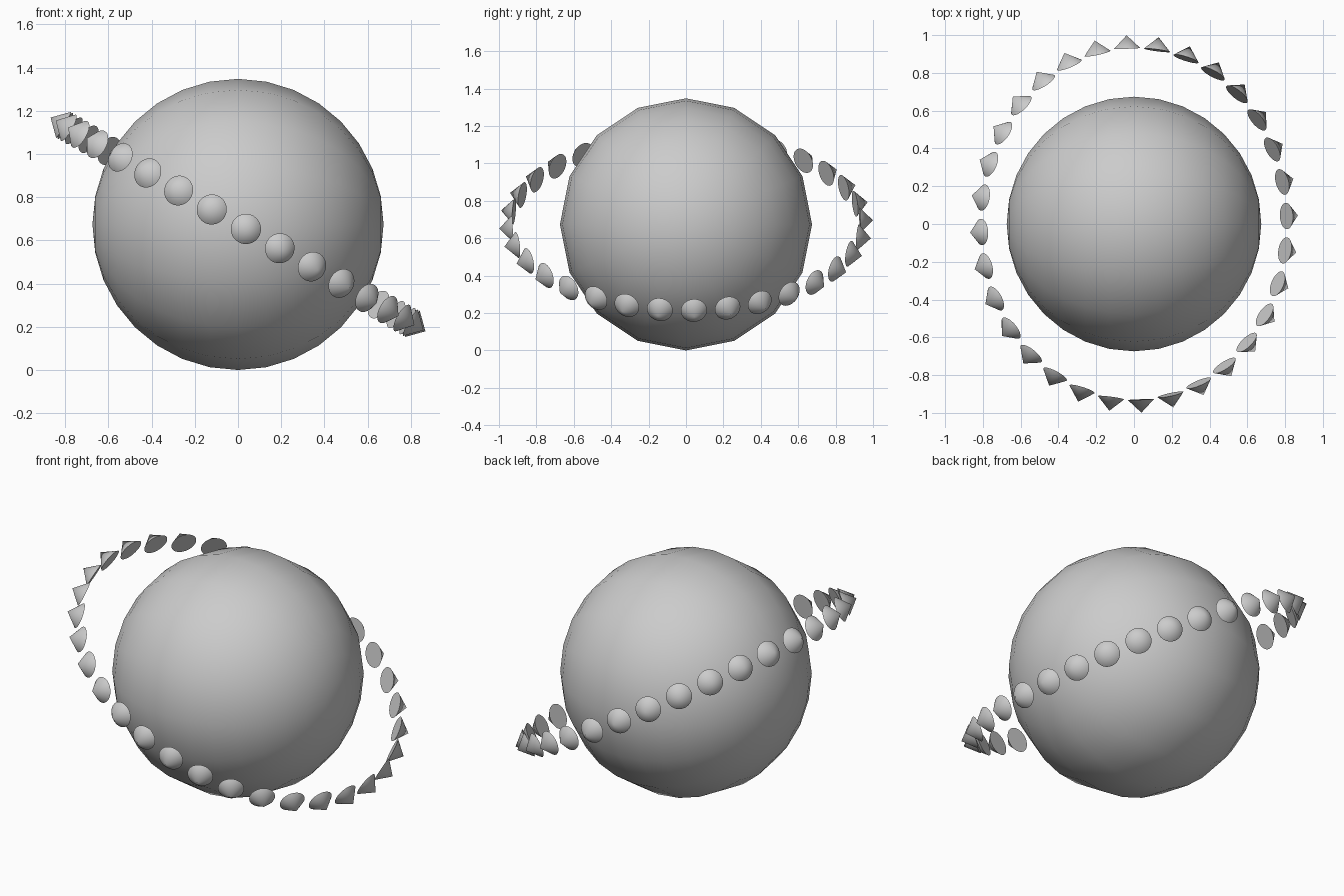
import bpy, math
from mathutils import Matrix, Vector

if "Cube" in bpy.data.objects:
    bpy.data.objects.remove(bpy.data.objects["Cube"])

R = 0.674                 # ball radius, also height of the centre
COUNT = 32                # cones in the ring
TILT = Matrix.Rotation(math.radians(29.7), 4, 'Y')
CENTRE = Matrix.Translation((0, 0, R))

# central ball, poles on the x axis
bpy.ops.mesh.primitive_uv_sphere_add(segments=16, ring_count=16, radius=R)
ball = bpy.context.object
ball.name = "ball"
ball.data.transform(Matrix.Rotation(math.pi / 2, 4, 'Y'))
ball.location.z = R
bpy.ops.object.shade_smooth()

# one cone, reused around the tilted ring
bpy.ops.mesh.primitive_cone_add(vertices=32, radius1=0.07, radius2=0, depth=0.07)
first = bpy.context.object
bpy.ops.object.shade_smooth_by_angle(angle=math.radians(40))
outward = Matrix.Translation((0.965, 0, 0)) @ Matrix.Rotation(math.pi / 2, 4, 'Y')

for i in range(COUNT):
    if i == 0:
        cone = first
    else:
        cone = first.copy()
        bpy.context.collection.objects.link(cone)
    cone.name = f"ring_cone_{i + 1}"
    spin = Matrix.Rotation(math.radians(2.6) + i * math.tau / COUNT, 4, 'Z')
    cone.matrix_world = CENTRE @ TILT @ spin @ outward
